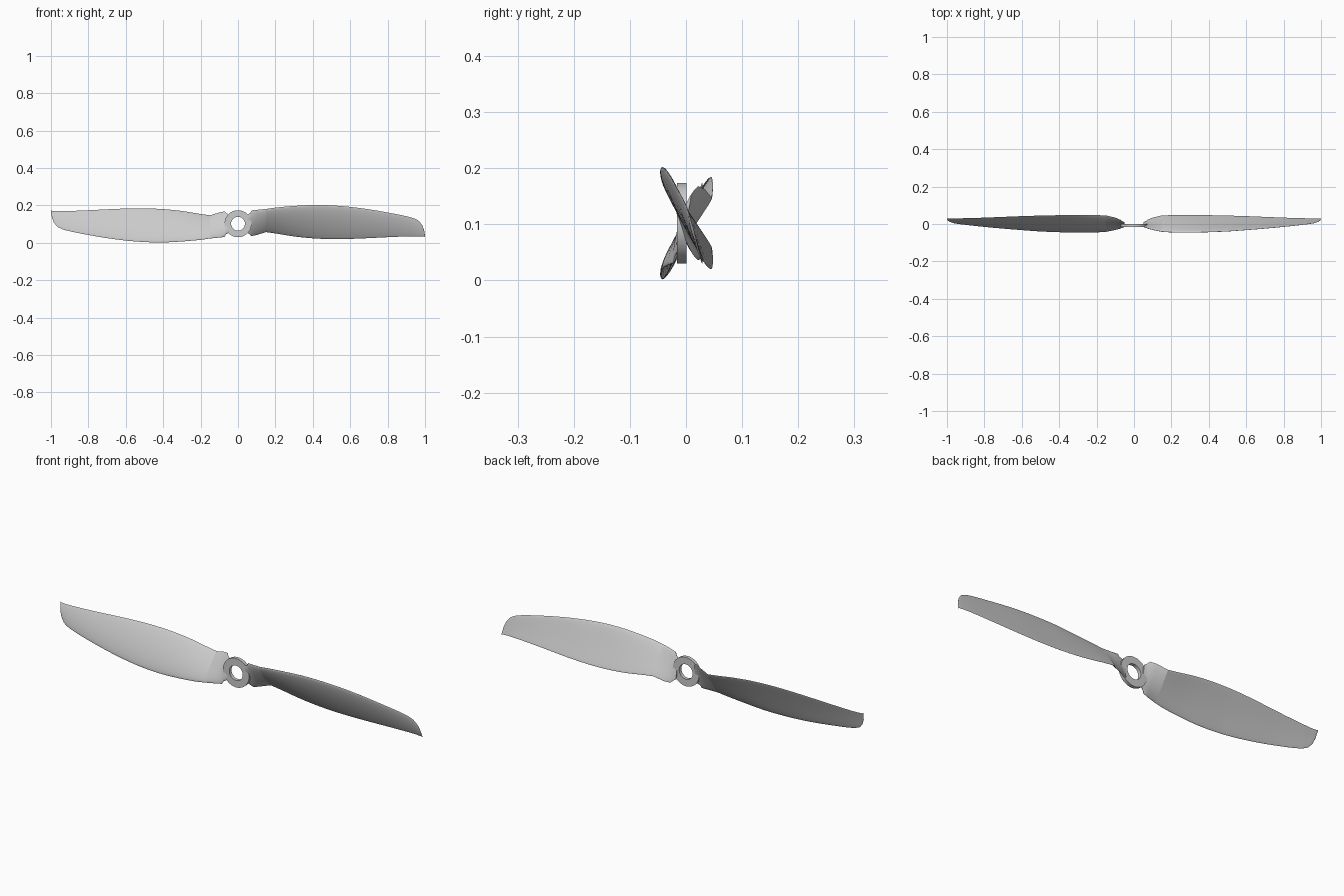
import bpy, bmesh, math
from mathutils import Vector, Matrix

if "Cube" in bpy.data.objects:
    bpy.data.objects.remove(bpy.data.objects["Cube"])

CZ = 0.102  # height of the rotation axis

# x, z top edge, z bottom edge, y top edge, y bottom edge, thickness
ROOT = [(0.050, .150, .054, -.014, .008, .012),
        (0.066, .160, .042, -.020, .016, .013),
        (0.072, .173, .036, -.023, .022, .013),
        (0.100, .176, .042, -.031, .034, .015),
        (0.150, .181, .057, -.041, .046, .017)]
BLADE = [ROOT[-1],
         (0.20, .188, .050, -.044, .047, .018),
         (0.30, .197, .034, -.045, .048, .018),
         (0.40, .202, .024, -.043, .047, .017),
         (0.50, .200, .020, -.039, .045, .015),
         (0.60, .192, .021, -.032, .042, .013),
         (0.70, .179, .025, -.024, .038, .011),
         (0.80, .162, .030, -.015, .034, .009),
         (0.90, .142, .034, -.004, .031, .007),
         (0.94, .131, .035, .001, .030, .006),
         (0.965, .119, .035, .005, .029, .005),
         (0.985, .095, .034, .012, .029, .004),
         (0.995, .068, .033, .018, .029, .003),
         (1.000, .038, .030, .026, .029, .001)]


def refine(stations, steps):
    """Smooth curve through the stations, with x as the parameter."""
    pts = [Vector(s) for s in stations]
    n = len(pts)
    chord = [(pts[i + 1] - pts[i]) / (pts[i + 1][0] - pts[i][0]) for i in range(n - 1)]
    slope = [chord[0]] + [(chord[i] + chord[i - 1]) / 2 for i in range(1, n - 1)] + [chord[-1]]
    out = []
    for i in range(n - 1):
        h = pts[i + 1][0] - pts[i][0]
        k = steps if h > 0.03 else 1
        for j in range(k):
            t = j / k
            out.append(pts[i] * (2*t**3 - 3*t**2 + 1) + slope[i] * h * (t**3 - 2*t**2 + t)
                       + pts[i + 1] * (3*t**2 - 2*t**3) + slope[i + 1] * h * (t**3 - t**2))
    return out + [pts[-1]]


def section(s, count=36):
    """Aerofoil loop between the top (leading) and bottom (trailing) edges."""
    x, zt, zb, yt, yb, thick = s
    lead, trail = Vector((x, yt, zt)), Vector((x, yb, zb))
    d = trail - lead
    normal = Vector((0, -d.z, d.y)).normalized()
    if normal.y > 0:
        normal.negate()
    loop = []
    for i in range(count):
        a = 2 * math.pi * i / count
        u = (1 - math.cos(a)) / 2
        half = thick / 2 * math.sin(a) * (1.15 - 0.45 * u)
        camber = 0.025 * d.length * 4 * u * (1 - u)
        loop.append(lead + d * u + normal * (half + camber))
    return loop


def finish(bm, name):
    bmesh.ops.recalc_face_normals(bm, faces=bm.faces)
    me = bpy.data.meshes.new(name)
    bm.to_mesh(me)
    bm.free()
    ob = bpy.data.objects.new(name, me)
    bpy.context.collection.objects.link(ob)
    bpy.ops.object.select_all(action='DESELECT')
    ob.select_set(True)
    bpy.context.view_layer.objects.active = ob
    bpy.ops.object.shade_smooth_by_angle(angle=math.radians(35))
    return ob


def bridge(bm, a, b):
    n = len(a)
    return [bm.faces.new((a[i], a[(i + 1) % n], b[(i + 1) % n], b[i])) for i in range(n)]


def make_blade(name, turn):
    rows = ROOT[:-1] + refine(BLADE, 5)
    bm = bmesh.new()
    spin = Matrix.Translation((0, 0, CZ)) @ Matrix.Rotation(turn, 4, 'Y') @ Matrix.Translation((0, 0, -CZ))
    rings = [[bm.verts.new(spin @ p) for p in section(s)] for s in rows]
    for a, b in zip(rings, rings[1:]):
        bridge(bm, a, b)
    bm.faces.new(rings[0])
    bm.faces.new(rings[-1])
    # crease where the root flares into the blade
    crease = rings[len(ROOT) - 1]
    for i, v in enumerate(crease):
        bm.edges.get((v, crease[(i + 1) % len(crease)])).smooth = False
    finish(bm, name)


# hub ring around the shaft hole
bm = bmesh.new()
profile = [(.037, -.016), (.072, -.016), (.072, .001), (.037, .001)]
loops = [[bm.verts.new((r * math.cos(2 * math.pi * i / 64), y, CZ + r * math.sin(2 * math.pi * i / 64)))
          for i in range(64)] for r, y in profile]
for k in range(4):
    bridge(bm, loops[k], loops[(k + 1) % 4])
finish(bm, "hub_ring")

# two blades, half a turn apart
make_blade("blade_right", 0)
make_blade("blade_left", math.pi)
